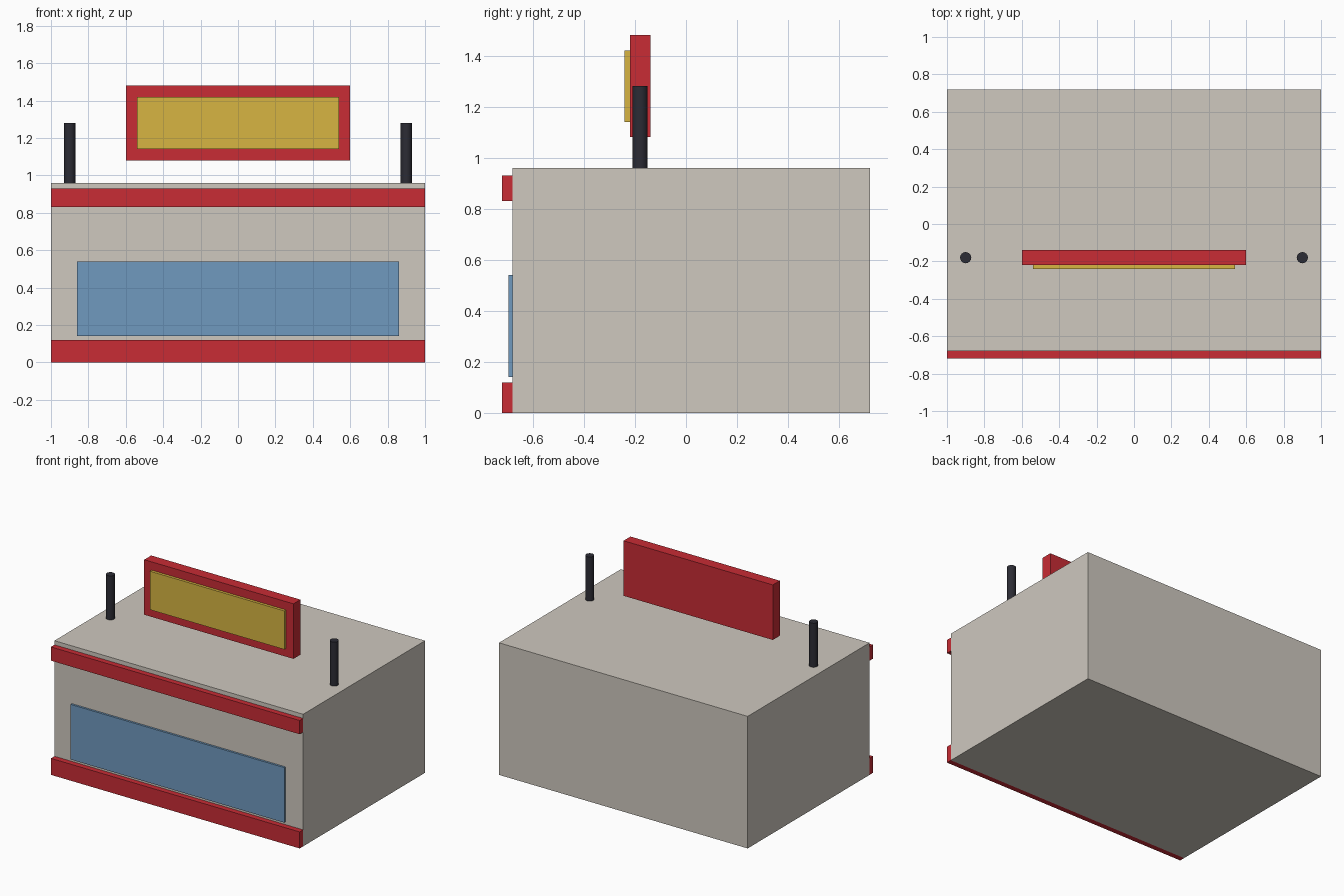
import bpy
import math

cube = bpy.data.objects.get("Cube")
if cube:
    bpy.data.objects.remove(cube, do_unlink=True)


def material(name, rgb):
    mat = bpy.data.materials.new(name)
    mat.use_nodes = True
    color = (*rgb, 1.0)
    mat.diffuse_color = color
    mat.node_tree.nodes["Principled BSDF"].inputs["Base Color"].default_value = color
    return mat


stone = material("warm grey", (0.62, 0.58, 0.52))
red = material("red", (0.58, 0.025, 0.035))
blue = material("glass blue", (0.16, 0.32, 0.52))
gold = material("gold", (0.68, 0.46, 0.055))
black = material("charcoal", (0.025, 0.025, 0.035))


def box(name, half_width, y, z, mat):
    """Box centred on x, spanning the given y and z ranges."""
    bpy.ops.mesh.primitive_cube_add(size=1, location=(0, sum(y) / 2, sum(z) / 2))
    obj = bpy.context.object
    obj.name = name
    obj.scale = (2 * half_width, y[1] - y[0], z[1] - z[0])
    bpy.ops.object.transform_apply(location=False, rotation=False, scale=True)
    obj.data.materials.append(mat)
    return obj


# Building body and front trim
front = -0.68
box("building_body", 1.0, (front, 0.72), (0, 0.96), stone)
box("lower_trim", 1.0, (-0.72, front), (0, 0.12), red)
box("upper_trim", 1.0, (-0.72, front), (0.83, 0.93), red)
box("front_window", 0.86, (-0.695, front), (0.14, 0.54), blue)

# Roof sign
box("sign_board", 0.6, (-0.22, -0.14), (1.08, 1.48), red)
box("sign_panel", 0.54, (-0.24, -0.22), (1.14, 1.42), gold)

# Roof posts
for side, x in (("left", 0.9), ("right", -0.9)):
    bpy.ops.mesh.primitive_cylinder_add(vertices=16, radius=0.03, depth=0.32,
                                        location=(x, -0.18, 1.12))
    post = bpy.context.object
    post.name = side + "_roof_post"
    post.data.materials.append(black)
    bpy.ops.object.shade_smooth_by_angle(angle=math.radians(30))
